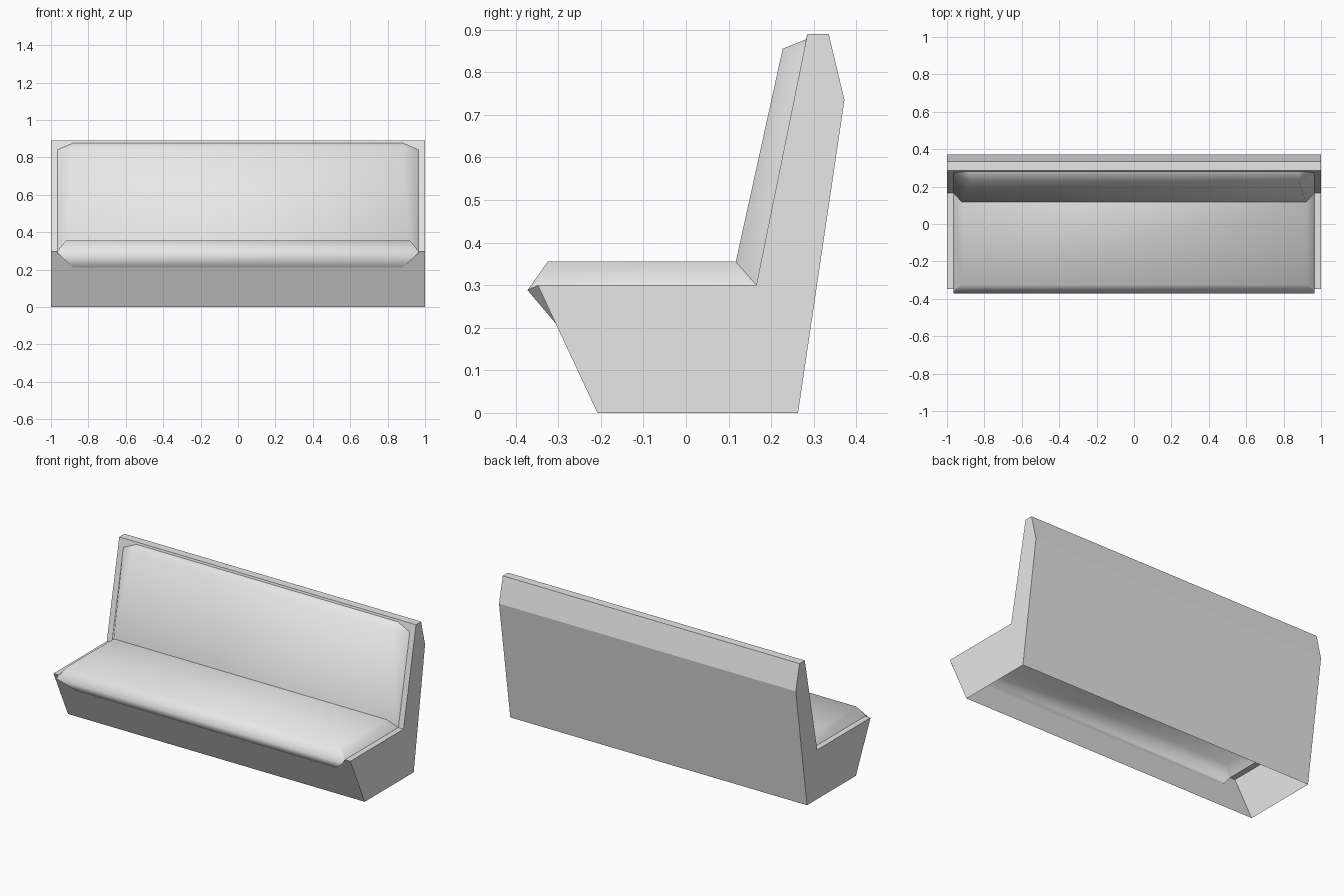
import bpy
import math

cube = bpy.data.objects.get("Cube")
if cube:
    bpy.data.objects.remove(cube, do_unlink=True)

grey = bpy.data.materials.new("light_grey")
grey.use_nodes = True
grey.diffuse_color = (0.8, 0.8, 0.8, 1)
grey.node_tree.nodes["Principled BSDF"].inputs["Base Color"].default_value = (0.8, 0.8, 0.8, 1)


def make(name, points, faces):
    """Build a shell from named points (y, z, x); 'a' is on +x, '-a' its mirror on -x."""
    verts, index = [], {}

    def vid(key):
        if key not in index:
            side = -1 if key[0] == "-" else 1
            y, z, x = points[key.strip("-")]
            index[key] = len(verts)
            verts.append((side * x, y, z))
        return index[key]

    mesh = bpy.data.meshes.new(name)
    polys = [[vid(k) for k in f.split()] for f in faces]
    mesh.from_pydata(verts, [], polys)
    mesh.materials.append(grey)
    obj = bpy.data.objects.new(name, mesh)
    bpy.context.collection.objects.link(obj)
    return obj


def both_sides(face):
    """A face on +x plus its mirrored copy with reversed winding."""
    keys = face.split()
    return [face, " ".join("-" + k for k in reversed(keys))]


def across(a, b):
    """A quad spanning the full width between two stations."""
    return f"-{a} {a} {b} -{b}"


# Shared rim where the upholstery meets the frame
rim = {
    "lip": (-0.306, 0.21, 0.88),
    "corner": (-0.347, 0.30, 0.965),
    "crease": (0.165, 0.30, 0.965),
    "shoulder": (0.275, 0.84, 0.965),
    "crown": (0.282, 0.877, 0.88),
}

# Frame: end profile, open at the bottom and under the upholstery
frame = dict(rim)
frame.update({
    "toe": (-0.208, 0, 1), "front": (-0.348, 0.30, 1), "inner": (0.165, 0.30, 1),
    "top": (0.285, 0.89, 1), "back_top": (0.335, 0.89, 1),
    "back_bend": (0.372, 0.735, 1), "heel": (0.263, 0, 1),
    "top_in": (0.285, 0.89, 0.88),
})
faces = both_sides("toe heel back_bend back_top top inner front")
faces += both_sides("front inner crease corner")
faces += both_sides("inner top top_in crown shoulder crease")
faces += [across("crown", "top_in")]
faces += ["-toe toe front corner lip -lip -corner -front"]
faces += [across("top_in", "back_top").replace("-top_in top_in", "-top -top_in top_in top")]
faces += [across("back_top", "back_bend"), across("back_bend", "heel")]
make("bench_frame", frame, faces)

# Upholstery: padded seat with overhanging nose, and padded backrest
pad = dict(rim)
pad.update({
    "nose": (-0.372, 0.288, 0.965),
    "seat_front": (-0.325, 0.355, 0.92),
    "seat_back": (0.117, 0.355, 0.92),
    "rest_top": (0.227, 0.855, 0.88),
})
seat = [across("lip", "nose"), across("nose", "seat_front"), across("seat_front", "seat_back")]
for f in ("lip corner nose", "nose corner seat_front", "corner crease seat_back seat_front"):
    seat += both_sides(f)
rest = [across("seat_back", "rest_top"), across("rest_top", "crown")]
for f in ("crease shoulder rest_top seat_back", "shoulder crown rest_top"):
    rest += both_sides(f)
pads = [make("seat_cushion", pad, seat), make("back_cushion", pad, rest)]

# Soft shading on the cushions only
bpy.ops.object.select_all(action="DESELECT")
for p in pads:
    p.select_set(True)
bpy.context.view_layer.objects.active = pads[0]
bpy.ops.object.shade_smooth_by_angle(angle=math.radians(80))
